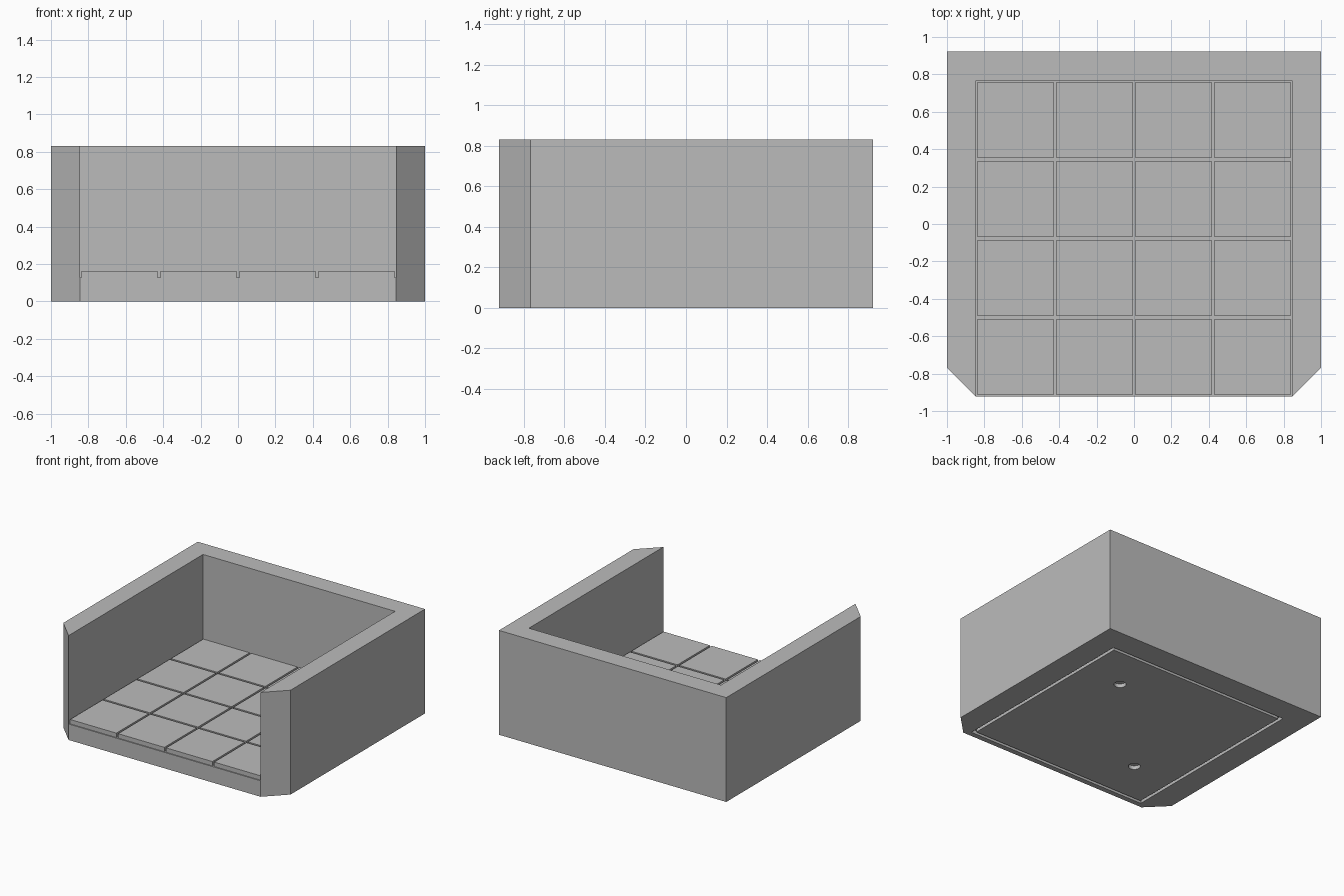
import bpy, bmesh, math

cube = bpy.data.objects.get("Cube")
if cube:
    bpy.data.objects.remove(cube, do_unlink=True)

# Main dimensions
HALF_X, HALF_Y, HEIGHT = 1.0, 0.9225, 0.83
WALL = 0.155
INNER_X, INNER_BACK = HALF_X - WALL, HALF_Y - WALL
FLOOR, TILE_TOP, GAP = 0.127, 0.162, 0.016
PITCH = 2 * INNER_X / 4
MID_Y = INNER_BACK - 2 * PITCH

stone = bpy.data.materials.new("grey stone")
stone.use_nodes = True
stone.diffuse_color = (0.5, 0.5, 0.5, 1)
stone.node_tree.nodes["Principled BSDF"].inputs["Base Color"].default_value = (0.5, 0.5, 0.5, 1)


def prism(name, loops, z0, z1):
    """Extrude flat polygons that may share corners into one solid."""
    bm = bmesh.new()
    for loop in loops:
        bm.faces.new([bm.verts.new((x, y, z0)) for x, y in loop])
    bmesh.ops.remove_doubles(bm, verts=bm.verts, dist=1e-5)
    up = bmesh.ops.extrude_face_region(bm, geom=bm.faces[:], use_keep_orig=True)
    top = [v for v in up["geom"] if isinstance(v, bmesh.types.BMVert)]
    bmesh.ops.translate(bm, verts=top, vec=(0, 0, z1 - z0))
    bmesh.ops.recalc_face_normals(bm, faces=bm.faces)
    mesh = bpy.data.meshes.new(name)
    bm.to_mesh(mesh)
    bm.free()
    mesh.materials.append(stone)
    obj = bpy.data.objects.new(name, mesh)
    bpy.context.collection.objects.link(obj)
    return obj


def rect(x0, x1, y0, y1):
    return [(x0, y0), (x1, y0), (x1, y1), (x0, y1)]


def cut(target, cutter):
    """Subtract the cutter for good, then remove it."""
    mod = target.modifiers.new("cut", "BOOLEAN")
    mod.operation, mod.solver, mod.object = "DIFFERENCE", "EXACT", cutter
    graph = bpy.context.evaluated_depsgraph_get()
    mesh = bpy.data.meshes.new_from_object(target.evaluated_get(graph))
    target.modifiers.clear()
    target.data = mesh
    bpy.data.objects.remove(cutter, do_unlink=True)


# Walls and floor in one block, with chamfered front corners
outline = [(-INNER_X, -HALF_Y), (INNER_X, -HALF_Y), (HALF_X, -HALF_Y + WALL),
           (HALF_X, HALF_Y), (-HALF_X, HALF_Y), (-HALF_X, -HALF_Y + WALL)]
body = prism("walls_and_floor", [outline], 0, HEIGHT)
cut(body, prism("room_cutter", [rect(-INNER_X, INNER_X, -1.5, INNER_BACK)], FLOOR, 1.5))

# Square groove under the floor
outer, inner = [rect(-r, r, MID_Y - r, MID_Y + r) for r in (0.803, 0.778)]
ring = [[outer[i], outer[(i + 1) % 4], inner[(i + 1) % 4], inner[i]] for i in range(4)]
cut(body, prism("groove_cutter", ring, -0.1, 0.03))

# Two round sockets on the diagonal of the underside
for s in (1, -1):
    circle = [(s * PITCH + 0.044 * math.cos(a * math.tau / 32),
               MID_Y + s * PITCH + 0.044 * math.sin(a * math.tau / 32)) for a in range(32)]
    cut(body, prism("socket_cutter", [circle], -0.1, 0.03))

# Floor tiles, four by four
for col in range(4):
    for row in range(4):
        x = -INNER_X + col * PITCH
        y = INNER_BACK - (row + 1) * PITCH
        g = GAP / 2
        prism(f"floor_tile_{col + 1}_{row + 1}",
              [rect(x + g, x + PITCH - g, y + g, y + PITCH - g)], FLOOR - 0.01, TILE_TOP)
